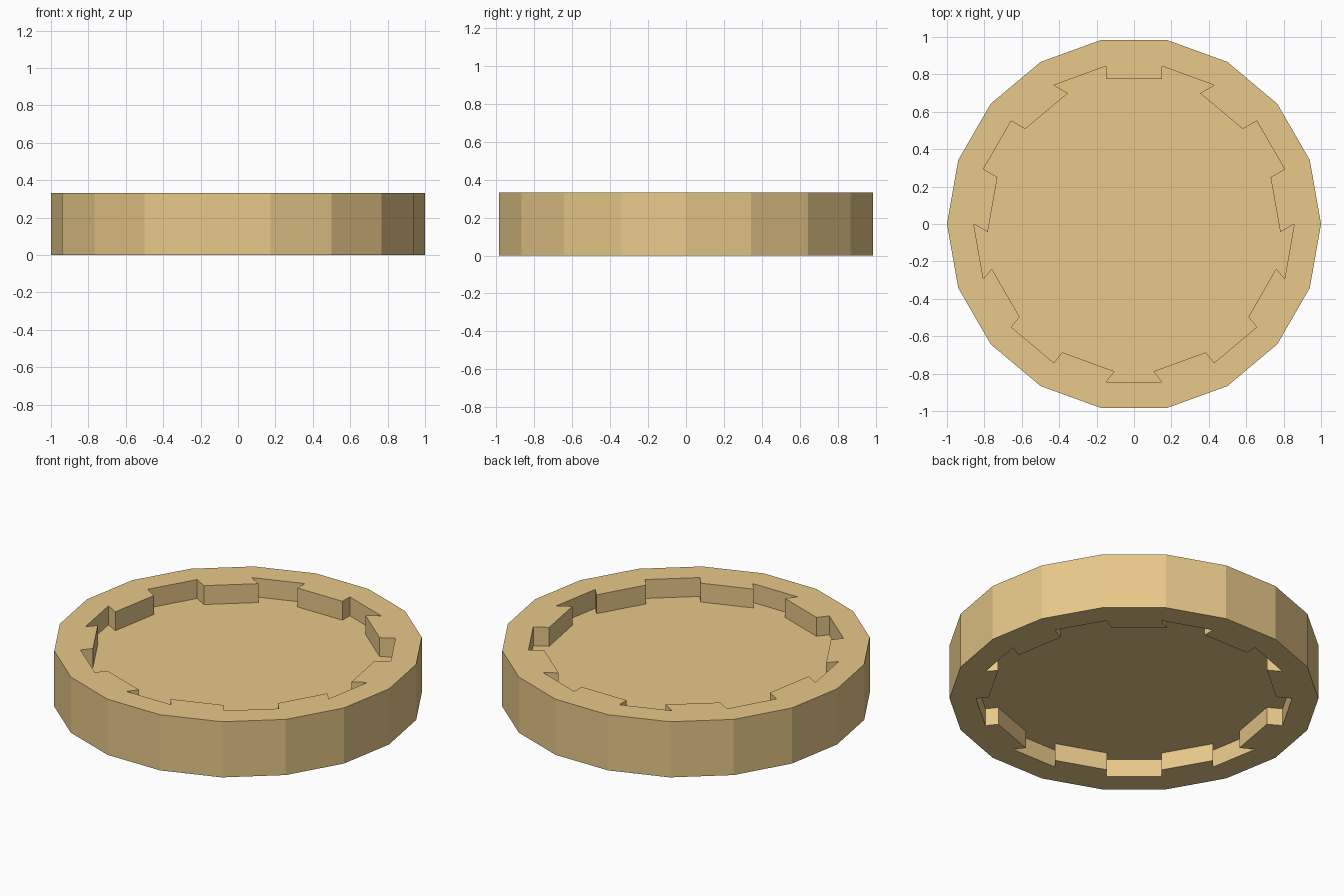
import bpy, bmesh
from math import cos, sin, radians

if "Cube" in bpy.data.objects:
    bpy.data.objects.remove(bpy.data.objects["Cube"])

H = 0.333                     # overall height
R_OUT, R_IN = 1.0, 0.857      # rim radii of the 18-sided ring
TOP_DEPTH, BOTTOM_DEPTH = 0.113, 0.105


def polar(r, deg):
    return (r * cos(radians(deg)), r * sin(radians(deg)))


# Teeth: (start angle of the 20 degree side, inward shift), right half then mirrored
teeth = {80: (0.0, -0.07)}
for start, shift in [(40, (-0.075, -0.043)), (0, (-0.075, -0.043)),
                     (-40, (-0.045, 0.054)), (-80, (-0.045, 0.056))]:
    teeth[start % 360] = shift
    teeth[(160 - start) % 360] = (-shift[0], shift[1])

bm = bmesh.new()


def ring(points, z):
    return [bm.verts.new((x, y, z)) for x, y in points]


def recess(outer, z, floor_z):
    """Flat rim with teeth, recess walls and recess floor on one side."""
    inner = ring([polar(R_IN, 20 * i) for i in range(18)], z)
    outline = []
    for i in range(18):
        j = (i + 1) % 18
        bm.faces.new((outer[i], outer[j], inner[j], inner[i]))
        outline.append(inner[i])
        if 20 * i in teeth:
            dx, dy = teeth[20 * i]
            a, b = ring([(v.co.x + dx, v.co.y + dy) for v in (inner[i], inner[j])], z)
            bm.faces.new((inner[i], inner[j], b, a))
            outline += [a, b]
    floor = ring([v.co.xy for v in outline], floor_z)
    n = len(floor)
    for i in range(n):
        j = (i + 1) % n
        bm.faces.new((outline[i], outline[j], floor[j], floor[i]))
    bm.faces.new(floor)


# Outer wall
rim = [polar(R_OUT, 20 * i) for i in range(18)]
low, high = ring(rim, 0), ring(rim, H)
for i in range(18):
    j = (i + 1) % 18
    bm.faces.new((low[i], low[j], high[j], high[i]))

# Recesses above and below
recess(high, H, H - TOP_DEPTH)
recess(low, 0, BOTTOM_DEPTH)
bmesh.ops.recalc_face_normals(bm, faces=bm.faces[:])

mesh = bpy.data.meshes.new("notched_disc")
bm.to_mesh(mesh)
bm.free()
disc = bpy.data.objects.new("notched_disc", mesh)
bpy.context.collection.objects.link(disc)

# Gold colour
gold = bpy.data.materials.new("gold")
gold.diffuse_color = (0.8, 0.58, 0.25, 1)
gold.use_nodes = True
gold.node_tree.nodes["Principled BSDF"].inputs["Base Color"].default_value = gold.diffuse_color
mesh.materials.append(gold)
